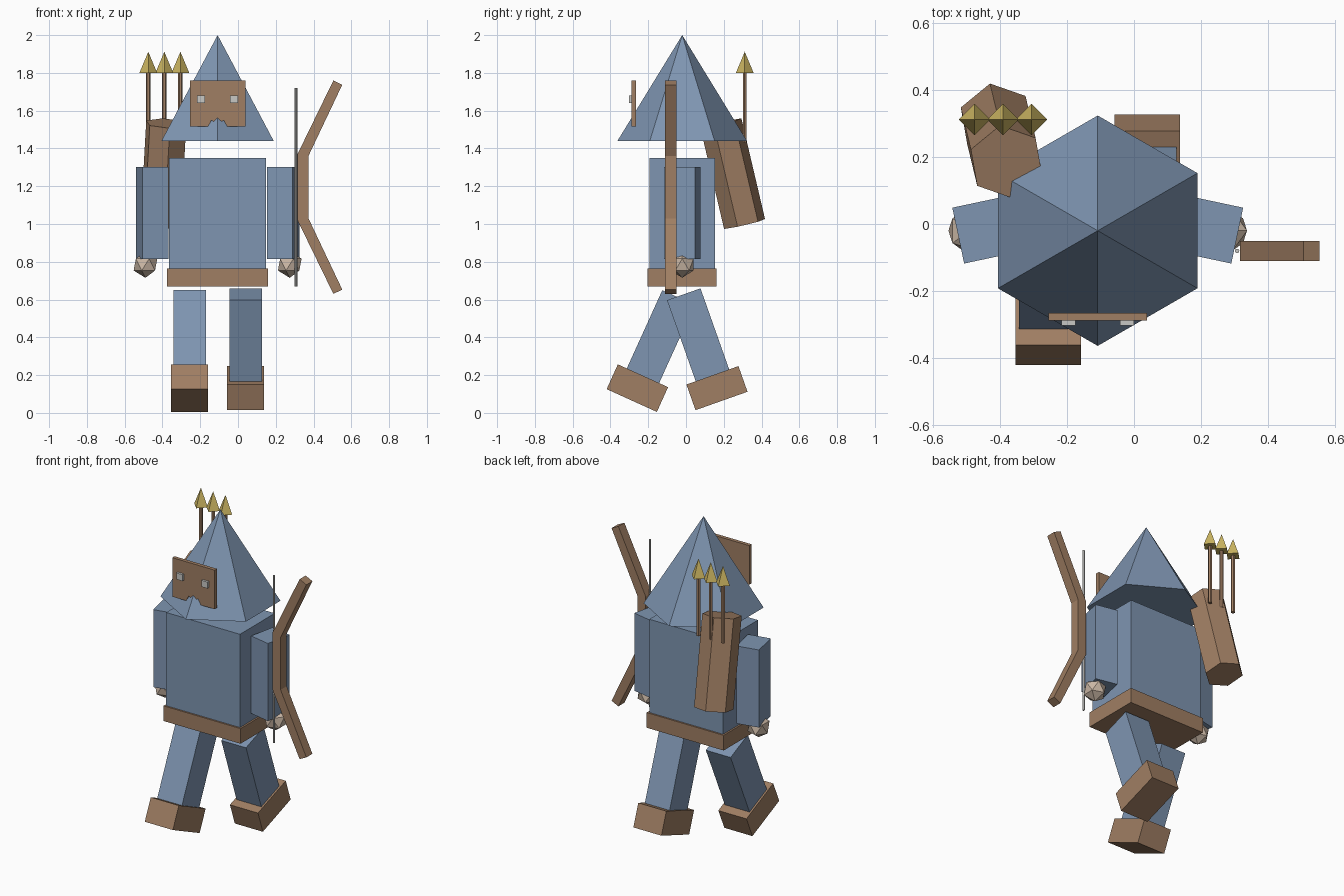
import bpy, bmesh
from math import radians, sin, cos
from mathutils import Vector, Matrix

default = bpy.data.objects.get("Cube")
if default:
    bpy.data.objects.remove(default, do_unlink=True)

CX, CY = -0.108, -0.02  # body axis


def material(name, r, g, b):
    m = bpy.data.materials.new(name)
    m.use_nodes = True
    m.diffuse_color = (r, g, b, 1)
    m.node_tree.nodes["Principled BSDF"].inputs["Base Color"].default_value = (r, g, b, 1)
    return m


BLUE = material("cloth blue", 0.21, 0.30, 0.44)
BROWN = material("leather brown", 0.35, 0.21, 0.125)
SKIN = material("skin", 0.60, 0.48, 0.38)
GOLD = material("arrow gold", 0.60, 0.46, 0.12)
GREY = material("light grey", 0.58, 0.58, 0.56)


def finish(name, bm, mat, matrix=Matrix()):
    bm.transform(matrix)
    bmesh.ops.recalc_face_normals(bm, faces=bm.faces)
    mesh = bpy.data.meshes.new(name)
    bm.to_mesh(mesh)
    bm.free()
    mesh.materials.append(mat)
    obj = bpy.data.objects.new(name, mesh)
    bpy.context.collection.objects.link(obj)
    return obj


def box(name, centre, size, mat, angle=0, axis="X"):
    bm = bmesh.new()
    bmesh.ops.create_cube(bm, size=1, matrix=Matrix.Diagonal((*size, 1)))
    return finish(name, bm, mat, Matrix.Translation(centre) @ Matrix.Rotation(radians(angle), 4, axis))


def tube(name, bottom, top, r1, r2, sides, mat, phase=0):
    """Cone or prism between two points, with a vertex at the phase angle."""
    bottom, top = Vector(bottom), Vector(top)
    line = top - bottom
    bm = bmesh.new()
    ring = [Vector((cos(a), sin(a), 0)) for a in
            (radians(phase + 360 * i / sides) for i in range(sides))]
    low = [bm.verts.new(p * r1) for p in ring]
    bm.faces.new(low[::-1])
    up = Vector((0, 0, line.length))
    if r2:
        high = [bm.verts.new(p * r2 + up) for p in ring]
        bm.faces.new(high)
    else:
        tip = bm.verts.new(up)
    for i in range(sides):
        j = (i + 1) % sides
        bm.faces.new((low[i], low[j], high[j], high[i]) if r2 else (low[i], low[j], tip))
    turn = Vector((0, 0, 1)).rotation_difference(line).to_matrix().to_4x4()
    return finish(name, bm, mat, Matrix.Translation(bottom) @ turn)


def plate(name, outline, y, depth, mat):
    """Outline in x and z, extruded along y."""
    bm = bmesh.new()
    face = bm.faces.new([bm.verts.new((x, y, z)) for x, z in outline])
    new = bmesh.ops.extrude_face_region(bm, geom=[face])["geom"]
    bmesh.ops.translate(bm, vec=(0, depth, 0), verts=[v for v in new if isinstance(v, bmesh.types.BMVert)])
    return finish(name, bm, mat)


# Torso, belt and pointed hood
box("torso", (CX, CY, 1.04), (0.513, 0.345, 0.62), BLUE)
box("belt", (CX, CY, 0.717), (0.535, 0.365, 0.095), BROWN)
tube("hood", (CX, CY, 1.44), (CX, CY, 2.0), 0.343, 0, 6, BLUE, 90)

# Mask with a notched lower edge, and eyes
half = [(0.147, 1.76), (0.147, 1.515), (0.052, 1.515), (0.032, 1.55)]
mask = [(CX + x, z) for x, z in half] + [(CX, 1.525)] + [(CX - x, z) for x, z in reversed(half)]
plate("mask", mask, -0.288, 0.023, BROWN)
for side, s in (("left", 1), ("right", -1)):
    box(side + "_eye", (CX + s * 0.087, -0.295, 1.66), (0.042, 0.016, 0.04), GREY)

# Arms and faceted hands
for side, s in (("left", 1), ("right", -1)):
    box(side + "_arm", (CX + s * 0.347, CY, 1.058), (0.14, 0.17, 0.487), BLUE, -12 * s, "Z")
    bm = bmesh.new()
    bmesh.ops.create_icosphere(bm, subdivisions=1, radius=0.07)
    finish(side + "_hand", bm, SKIN, Matrix.Translation((CX + s * 0.382, CY, 0.785)))

# Striding legs with boots
for side, x, y, angle in (("right", -0.256, -0.2575, -24.4), ("left", 0.04, 0.164, 19.5)):
    boot = Vector((x, y, 0.131))
    up = Vector((0, -sin(radians(angle)), cos(radians(angle))))
    box(side + "_boot", boot, (0.195, 0.292, 0.144), BROWN, angle)
    box(side + "_leg", boot + up * 0.292, (0.172, 0.188, 0.47), BLUE, angle)

# Bow and string
upper = [(0.315, 1.37), (0.505, 1.76), (0.552, 1.737), (0.373, 1.36)]
lower = [(x, 2.39 - z) for x, z in reversed(upper)]
plate("bow", upper + lower, -0.11, 0.06, BROWN)
tube("bow_string", (0.307, -0.08, 0.67), (0.307, -0.08, 1.72), 0.007, 0.007, 6, GREY)

# Quiver and arrows
tube("quiver", (-0.41, 0.31, 1.0), (-0.38, 0.185, 1.533), 0.113, 0.113, 6, BROWN, 40)
for i in range(3):
    x = -0.475 + 0.085 * i
    tube(f"arrow_shaft_{i + 1}", (x, 0.311, 1.43), (x, 0.311, 1.81), 0.012, 0.012, 6, BROWN)
    tube(f"arrow_head_{i + 1}", (x, 0.311, 1.80), (x, 0.311, 1.912), 0.047, 0, 4, GOLD)
